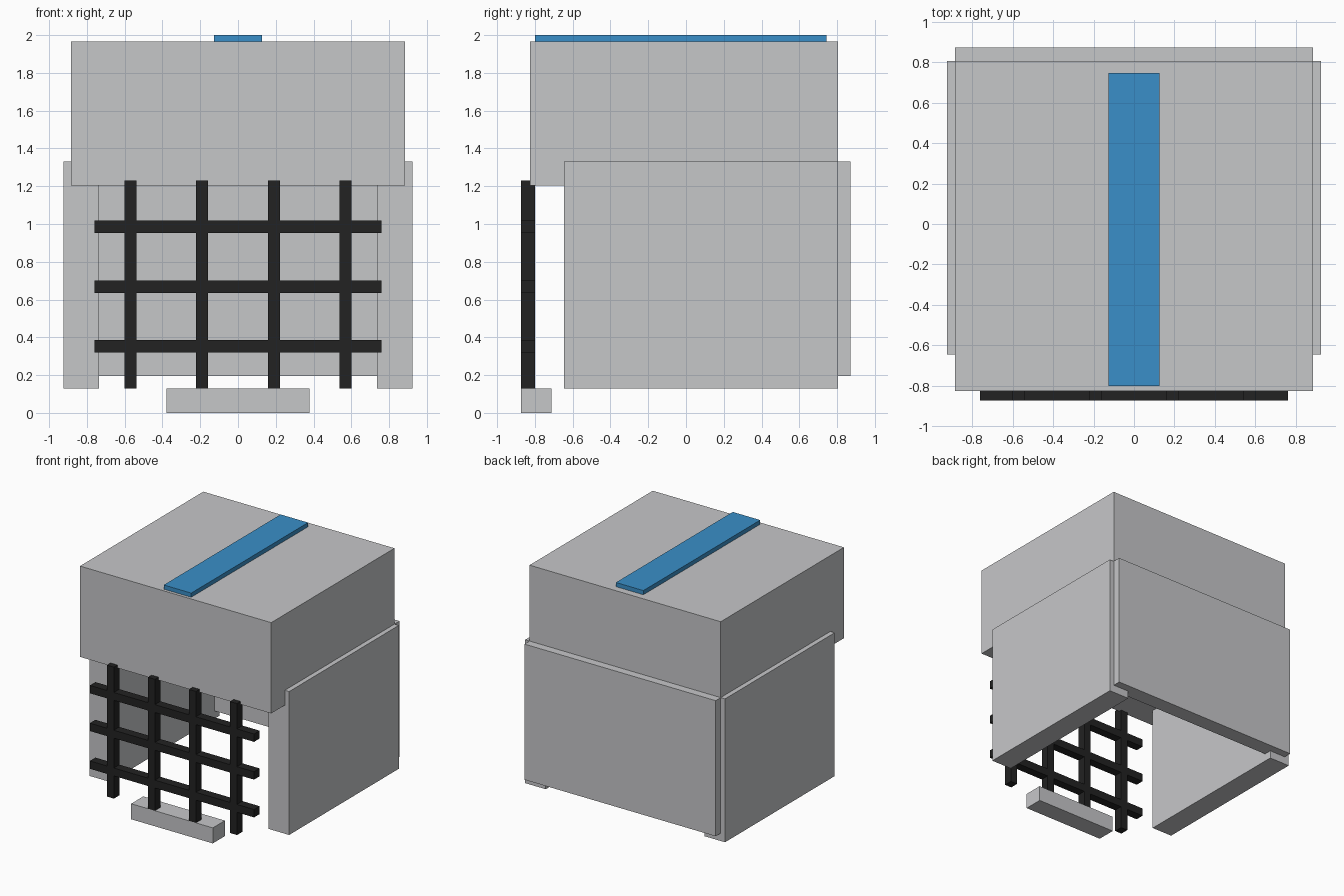
import bpy
import bmesh

if "Cube" in bpy.data.objects:
    bpy.data.objects.remove(bpy.data.objects["Cube"])


def material(name, rgb):
    m = bpy.data.materials.new(name)
    m.diffuse_color = (*rgb, 1.0)
    m.use_nodes = True
    m.node_tree.nodes["Principled BSDF"].inputs["Base Color"].default_value = m.diffuse_color
    return m


GREY = material("light_grey", (0.565, 0.571, 0.584))
BLACK = material("black", (0.016, 0.016, 0.016))
BLUE = material("blue", (0.042, 0.275, 0.578))


def box(name, x, y, z, mat):
    """Axis-aligned box from (min, max) ranges."""
    bm = bmesh.new()
    bmesh.ops.create_cube(bm, size=1.0)
    for v in bm.verts:
        v.co = [r[0] if c < 0 else r[1] for c, r in zip(v.co, (x, y, z))]
    me = bpy.data.meshes.new(name)
    bm.to_mesh(me)
    bm.free()
    me.materials.append(mat)
    ob = bpy.data.objects.new(name, me)
    bpy.context.collection.objects.link(ob)
    return ob


# Solid head block with its blue crest stripe
box("head_block", (-0.885, 0.885), (-0.825, 0.805), (1.205, 1.965), GREY)
box("top_stripe", (-0.127, 0.127), (-0.80, 0.745), (1.965, 2.0), BLUE)

# Side walls, back panel and front chin bar
for side, x in (("left", (-0.925, -0.735)), ("right", (0.735, 0.925))):
    box(side + "_wall", x, (-0.645, 0.805), (0.13, 1.33), GREY)
box("back_panel", (-0.885, 0.885), (0.74, 0.872), (0.195, 1.33), GREY)
box("chin_bar", (-0.378, 0.378), (-0.873, -0.713), (0.0, 0.13), GREY)

# Front grille of crossing bars
GRILLE_Y = (-0.873, -0.80)
for i in range(4):
    cx = -0.57 + 0.38 * i
    box(f"vertical_bar_{i + 1}", (cx - 0.032, cx + 0.032), GRILLE_Y, (0.13, 1.23), BLACK)
for i in range(3):
    cz = 0.353 + 0.316 * i
    box(f"horizontal_bar_{i + 1}", (-0.76, 0.76), GRILLE_Y, (cz - 0.033, cz + 0.033), BLACK)
